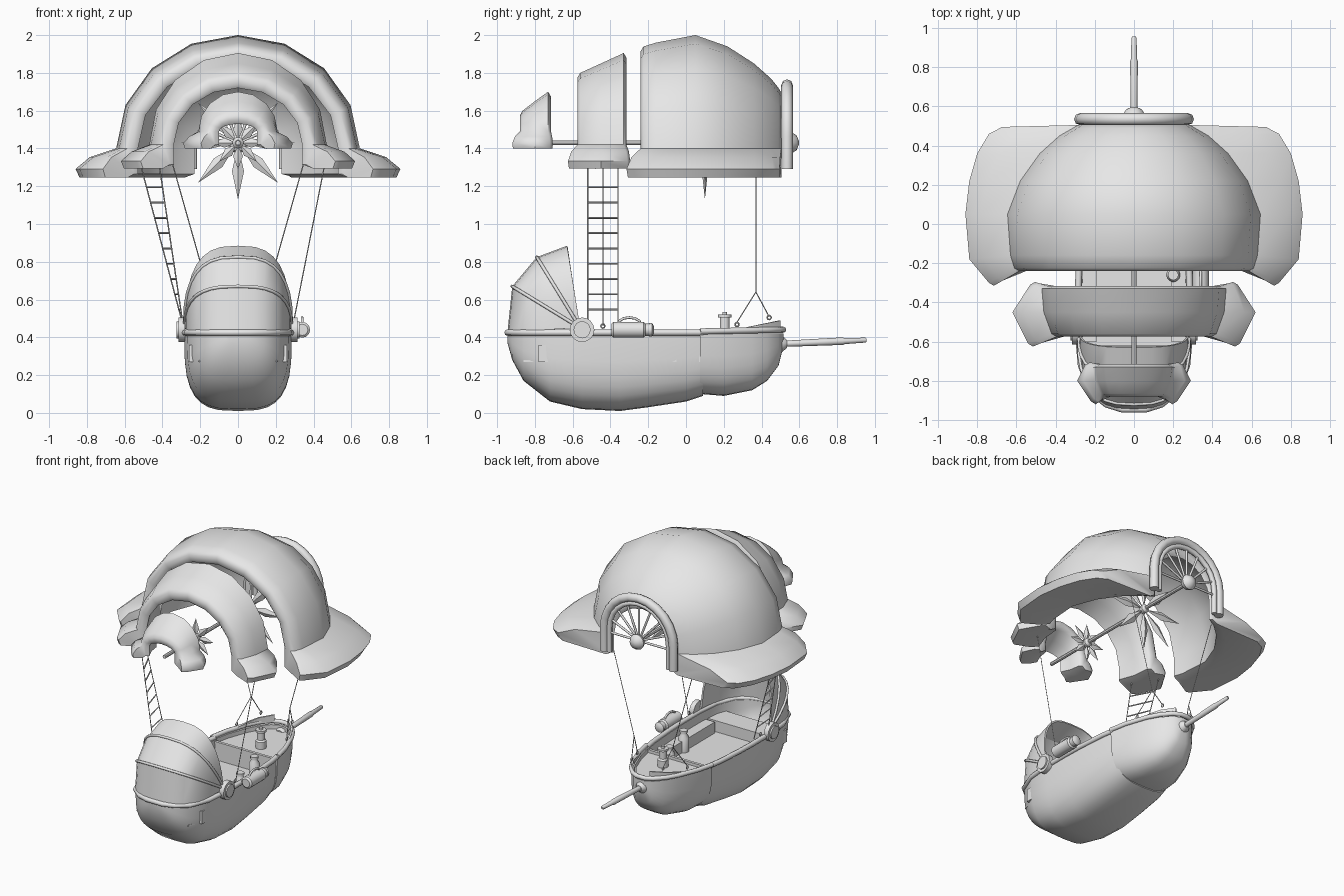
import bpy, bmesh
from math import sin, cos, pi, radians
from mathutils import Vector

cube = bpy.data.objects.get("Cube")
if cube:
    bpy.data.objects.remove(cube, do_unlink=True)

grey = bpy.data.materials.new("plain_grey")
grey.use_nodes = True
grey.diffuse_color = (0.8, 0.8, 0.8, 1)
grey.node_tree.nodes["Principled BSDF"].inputs["Base Color"].default_value = (0.8, 0.8, 0.8, 1)


def finish(name, verts, faces, thick=0, angle=45):
    """Mesh object with outward normals, optional inward thickness, smooth shading."""
    me = bpy.data.meshes.new(name)
    me.from_pydata([tuple(v) for v in verts], [], faces)
    bm = bmesh.new()
    bm.from_mesh(me)
    bmesh.ops.remove_doubles(bm, verts=bm.verts, dist=0.0005)
    bmesh.ops.recalc_face_normals(bm, faces=bm.faces)
    bm.to_mesh(me)
    bm.free()
    me.materials.append(grey)
    ob = bpy.data.objects.new(name, me)
    bpy.context.collection.objects.link(ob)
    bpy.ops.object.select_all(action='DESELECT')
    ob.select_set(True)
    bpy.context.view_layer.objects.active = ob
    if thick:
        mod = ob.modifiers.new("thickness", 'SOLIDIFY')
        mod.thickness = thick
        mod.offset = -1
        bpy.ops.object.modifier_apply(modifier=mod.name)
    bpy.ops.object.shade_smooth_by_angle(angle=radians(angle))
    return ob


def grid_faces(rows, cols, closed=False):
    return [(r * cols + c, r * cols + (c + 1) % cols, (r + 1) * cols + (c + 1) % cols, (r + 1) * cols + c)
            for r in range(rows - 1) for c in range(cols if closed else cols - 1)]


def tube(name, paths, radius, closed=False):
    cu = bpy.data.curves.new(name, 'CURVE')
    cu.dimensions = '3D'
    cu.bevel_depth = radius
    cu.bevel_resolution = 2 if radius > 0.006 else 0
    cu.use_fill_caps = True
    for path in paths:
        sp = cu.splines.new('POLY')
        sp.points.add(len(path) - 1)
        for p, co in zip(sp.points, path):
            p.co = (*co, 1)
        sp.use_cyclic_u = closed
    cu.materials.append(grey)
    ob = bpy.data.objects.new(name, cu)
    bpy.context.collection.objects.link(ob)


def lathe(name, start, axis, profile, sides=12):
    """Turned part: profile holds (distance along axis, radius)."""
    q = Vector((0, 0, 1)).rotation_difference(Vector(axis))
    verts = [Vector(start) + q @ Vector((r * cos(2 * pi * i / sides), r * sin(2 * pi * i / sides), d))
             for d, r in profile for i in range(sides)]
    faces = grid_faces(len(profile), sides, True)
    n = len(verts)
    faces += [tuple(range(sides)), tuple(range(n - sides, n))]
    return finish(name, verts, faces, angle=40)


# Canopy shells: arched sections with a flared brim, lofted along y
def shell(name, zb, foot, th, sections):
    (y0, w0, t0, b0, s0), (y1, w1, t1, b1, s1) = sections[0], sections[-1]
    rows = [(y0 - .015, w0 - .025, t0 - .025, b0, s0, th - .045)]
    rows += [(*s, th) for s in sections]
    rows += [(y1 + .015, w1 - .025, t1 - .025, b1, s1, th - .045)]
    verts = []
    for y, w, top, b, shift, t in rows:
        arc = [(cos(a), sin(a)) for a in (pi / 2 - i * pi / 8 for i in range(5))]
        zf = zb + foot
        half = [(w * c, zf + (top - zf) * s) for c, s in arc]
        half += [(w + b * .65, zb + foot * .7), (w + b, zb + foot * .3), (w + b * .9, zb), (w, zb),
                 (w - t, zb + .02)]
        half += [((w - t) * c, zf + (top - t - zf) * s) for c, s in reversed(arc)]
        loop = half + [(-x, z) for x, z in reversed(half[1:-1])]
        verts += [(x, y + shift * max(0, min(1, (abs(x) - w) / b)), z) for x, z in loop]
    n = 28
    faces = grid_faces(len(rows), n, True)
    for base in (0, n * (len(rows) - 1)):
        for side in (1, -1):
            ix = lambda i: base + (side * i) % n
            faces += [tuple(map(ix, (i, i + 1, 13 - i, 14 - i))) for i in range(6)]
            faces.append(tuple(map(ix, (6, 7, 8))))
    finish(name, verts, faces, angle=50)


shell("large_canopy", 1.245, .155, .08, [
    (-.225, .61, 1.94, .13, -.075), (-.16, .63, 1.96, .21, -.02), (.05, .645, 2.0, .215, 0),
    (.22, .58, 1.94, .26, 0), (.36, .48, 1.85, .32, 0), (.45, .38, 1.77, .36, .01),
    (.49, .31, 1.72, .39, -.01)])
shell("middle_canopy", 1.295, .125, .08, [
    (-.56, .42, 1.80, .12, -.05), (-.45, .46, 1.85, .16, 0), (-.33, .47, 1.905, .06, .02)])
shell("small_canopy", 1.40, .09, .07, [
    (-.865, .17, 1.60, .05, -.04), (-.80, .20, 1.65, .09, 0), (-.73, .21, 1.70, .04, .01)])

# Hull: superellipse sections from rail to keel (y, half width, keel height)
RIM = .42
stern = [(-.945, .06, .37), (-.92, .14, .28), (-.86, .215, .17), (-.72, .27, .06), (-.55, .285, .02),
         (-.35, .285, .01), (-.2, .28, .03), (0, .265, .06), (.09, .25, .09)]
bow = [(.075, .262, .10), (.2, .235, .09), (.35, .18, .12), (.43, .135, .17), (.49, .08, .25),
       (.515, .03, .35)]


def hull(name, sections):
    verts, m = [], 17
    for y, w, keel in sections:
        for i in range(m):
            a = pi * i / (m - 1)
            c = cos(a)
            x = w * abs(c) ** .62 * (1 if c > 0 else -1)
            verts.append((x, y, RIM - (RIM - keel) * max(0, sin(a)) ** .62))
    faces = grid_faces(len(sections), m)
    end = 0 if sections is stern else len(verts) - m
    faces.append(tuple(range(end, end + m)))
    finish(name, verts, faces, .018, 40)


def rail_path(sections, z, lift=0):
    right = [(w, y, z + lift * max(0, y)) for y, w, k in sections]
    return right + [(-x, y, h) for x, y, h in reversed(right)]


def deck(name, sections, z, scale):
    verts = [(s * w * scale, y, z) for y, w, k in sections for s in (1, -1)]
    finish(name, verts, grid_faces(len(sections), 2), .01)


hull("stern_hull", stern)
hull("bow_hull", bow)
tube("stern_rail", [rail_path(stern[::-1], .425)], .017)
tube("bow_rail", [rail_path(bow, .43, .02)], .016)
deck("main_deck", stern[2:], .28, .96)
deck("bow_deck", bow[:-1], .39, .95)


# Cross walls and benches inside the boat
def box(name, lo, hi):
    v = [(x, y, z) for x in (lo[0], hi[0]) for y in (lo[1], hi[1]) for z in (lo[2], hi[2])]
    f = [(0, 1, 3, 2), (4, 5, 7, 6), (0, 1, 5, 4), (2, 3, 7, 6), (0, 2, 6, 4), (1, 3, 7, 5)]
    finish(name, v, f)


box("bow_bulkhead", (-.25, .07, .27), (.25, .09, .41))
box("stern_bench", (-.26, -.78, .27), (.26, -.62, .36))
for s, side in ((1, "left"), (-1, "right")):
    box(side + "_bench", (min(s * .19, s * .265), -.6, .27), (max(s * .19, s * .265), -.05, .36))
    # Raised bow wash board
    pts = [(.28, .205), (.37, .17), (.43, .135), (.5, .06)]
    verts = [(s * w, y, z) for y, w in pts for z in (.435, .445 + (y - .28) * .2)]
    finish(side + "_bow_board", verts, grid_faces(4, 2), .012)

# Folding hood: arches fanned about the side pivots
PIVOT = Vector((0, -.56, .45))
apexes = [(-.63, .885), (-.79, .825), (-.92, .67), (-.945, .43)]


def hood_arch(apex, grow=0):
    reach = Vector((0, apex[0], apex[1])) - PIVOT
    pts = []
    for i in range(17):
        a = pi * i / 16
        c = cos(a)
        x = (.28 + grow) * abs(c) ** .7 * (1 if c > 0 else -1)
        pts.append(PIVOT + Vector((x, 0, 0)) + reach * max(0, sin(a)) ** .75)
    return pts


finish("hood", [p for a in apexes for p in hood_arch(a)], grid_faces(4, 17), .012, 20)
tube("hood_ribs", [hood_arch(apexes[1], .003), hood_arch(apexes[2], .004)], .009)
for s, side in ((1, "left"), (-1, "right")):
    lathe(side + "_hood_pivot", (s * .28, -.55, .44), (s, 0, 0),
          [(0, .065), (.035, .065), (.035, .045), (.045, .045)], 16)

# Bowsprit
lathe("bowsprit_socket", (0, .47, .365), (0, 1, 0), [(0, .035), (.02, .045), (.04, .042), (.065, .02)])
lathe("bowsprit", (0, .5, .365), (0, 1, .045), [(0, .016), (.33, .02), (.34, .016), (.45, .013), (.457, .008)])

# Axle, hub and fan window at the back of the large canopy
AX = 1.43
lathe("axle", (0, -.84, AX), (0, 1, 0), [(0, .013), (1.4, .013)], 8)
lathe("hub", (0, .515, AX), (0, 1, 0), [(0, .02), (.015, .045), (.045, .055), (.07, .04), (.082, .012)])


def window_arch(r):
    arc = [(r * cos(a), .535, 1.46 + r * sin(a)) for a in (pi * i / 12 for i in range(13))]
    return [(r, .535, 1.29)] + arc + [(-r, .535, 1.29)]


tube("window_frame", [window_arch(.275)], .031)
tube("window_inner_frame", [window_arch(.235)], .018)
tube("window_spokes", [[(0, .535, AX), (.25 * cos(a), .535, AX + .26 * sin(a))]
                       for a in (pi * i / 8 for i in range(9))], .008)


# Propellers with pointed petals
def propeller(name, y, length, width, count=8):
    verts, faces = [], []
    for k in range(count):
        a = 2 * pi * k / count
        d, t, n = Vector((sin(a), 0, -cos(a))), Vector((cos(a), 0, sin(a))), Vector((0, 1, 0))
        mid = Vector((0, y, AX)) + d * length * .5
        b = len(verts)
        verts += [Vector((0, y, AX)) + d * .015, mid + t * width, mid + n * width * .5, mid - t * width,
                  mid - n * width * .5, Vector((0, y, AX)) + d * length]
        for i in range(4):
            j = 1 + (i + 1) % 4
            faces += [(b, b + 1 + i, b + j), (b + 5, b + j, b + 1 + i)]
    finish(name, verts, faces, angle=30)
    lathe(name + "_boss", (0, y - .03, AX), (0, 1, 0), [(0, .015), (.015, .03), (.045, .03), (.06, .015)])


propeller("large_propeller", .1, .3, .032)
propeller("small_propeller", -.48, .14, .026)

# Rigging ropes and eyelets
ropes, eyes = [[(.46, -.44, 1.32), (.29, -.44, .46)]], [(.285, -.44, .46), (-.285, -.44, .46)]
for s in (1, -1):
    fork = (s * .155, .37, .64)
    ropes += [[(s * .35, .37, 1.33), fork], [fork, (s * .2, .27, .48)], [fork, (s * .125, .44, .51)]]
    eyes += [(s * .2, .27, .468), (s * .125, .44, .505)]
tube("rigging_ropes", ropes, .003)
tube("rope_eyelets", [[(x, y + .011 * cos(i * pi / 4), z + .011 * sin(i * pi / 4)) for i in range(8)]
                      for x, y, z in eyes], .004, True)

# Rope ladder
def ladder_point(rail, f):
    y, top = rail
    return Vector((-.29, y, .46)).lerp(Vector((top, y, 1.33)), f)


rails = [(-.52, -.42), (-.36, -.52)]
tube("ladder_ropes", [[ladder_point(r, 0), ladder_point(r, 1)] for r in rails], .0035)
tube("ladder_rungs", [[ladder_point(r, .1 + .093 * i) for r in rails] for i in range(9)], .005)

# Side canister, deck winch and bottles
lathe("canister", (.34, -.395, .44), (0, 1, 0),
      [(0, .03), (.01, .042), (.17, .042), (.18, .032), (.2, .032), (.2, .036), (.215, .036), (.225, .02)])
tube("canister_handle", [[(.34, -.3 + .06 * cos(a), .47 + .035 * sin(a)) for a in (pi * i / 6 for i in range(7))]], .007)
lathe("winch", (.04, .205, .39), (0, 0, 1),
      [(0, .036), (.05, .036), (.06, .026), (.115, .026), (.115, .036), (.13, .036), (.13, .012), (.145, .012)])
for i, (x, y) in enumerate([(.2, -.26), (.13, 0)]):
    lathe("bottle_%d" % (i + 1), (x, y, .28), (0, 0, 1),
          [(0, .036), (.1, .036), (.12, .022), (.135, .022), (.135, .027), (.15, .027)])
